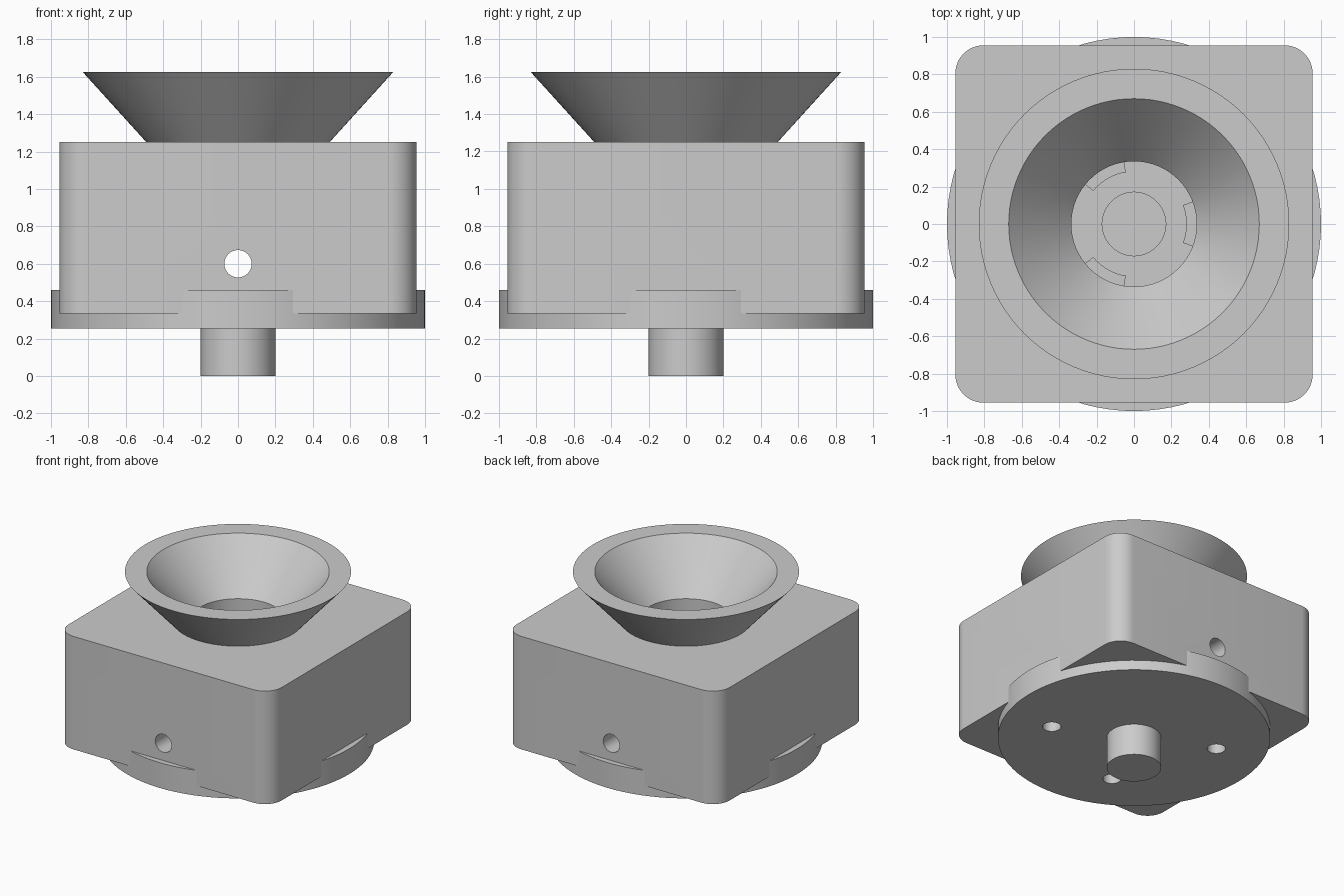
import bpy
import bmesh
from math import radians, cos, sin, pi
from mathutils import Matrix

SEGMENTS = 96

cube = bpy.data.objects.get("Cube")
if cube:
    bpy.data.objects.remove(cube, do_unlink=True)

grey = bpy.data.materials.new("plain grey")
grey.use_nodes = True
colour = (0.6, 0.6, 0.6, 1)
grey.diffuse_color = colour
grey.node_tree.nodes["Principled BSDF"].inputs["Base Color"].default_value = colour


def add_object(name, bm):
    bmesh.ops.recalc_face_normals(bm, faces=bm.faces)
    mesh = bpy.data.meshes.new(name)
    bm.to_mesh(mesh)
    bm.free()
    mesh.materials.append(grey)
    obj = bpy.data.objects.new(name, mesh)
    bpy.context.collection.objects.link(obj)
    return obj


def cylinder(name, radius, low, high, x=0, y=0, turn=None):
    bm = bmesh.new()
    place = Matrix.Translation((x, y, (low + high) / 2))
    if turn:
        place = place @ turn
    bmesh.ops.create_cone(bm, cap_ends=True, segments=SEGMENTS, radius1=radius,
                          radius2=radius, depth=high - low, matrix=place)
    return add_object(name, bm)


def lathe(name, profile, start=0, sweep=360):
    """Turn a closed (radius, height) profile about z, fully or partly."""
    full = sweep == 360
    steps = SEGMENTS if full else 16
    bm = bmesh.new()
    rings = []
    for i in range(steps if full else steps + 1):
        a = radians(start + sweep * i / steps)
        rings.append([bm.verts.new((r * cos(a), r * sin(a), z)) for r, z in profile])
    n = len(profile)
    for i in range(steps):
        a, b = rings[i], rings[(i + 1) % len(rings)]
        for j in range(n):
            k = (j + 1) % n
            bm.faces.new((a[j], b[j], b[k], a[k]))
    if not full:
        bm.faces.new(rings[0])
        bm.faces.new(rings[-1])
    return add_object(name, bm)


def cut(target, cutters):
    bpy.context.view_layer.objects.active = target
    for cutter in cutters:
        mod = target.modifiers.new("cut", "BOOLEAN")
        mod.operation = "DIFFERENCE"
        mod.solver = "EXACT"
        mod.object = cutter
        bpy.ops.object.modifier_apply(modifier=mod.name)
        bpy.data.objects.remove(cutter, do_unlink=True)


# Square housing with rounded upright corners
bm = bmesh.new()
low, high, half = 0.335, 1.25, 0.955
bmesh.ops.create_cube(bm, size=1, matrix=Matrix.Translation((0, 0, (low + high) / 2))
                      @ Matrix.Diagonal((2 * half, 2 * half, high - low, 1)))
uprights = [e for e in bm.edges if abs(e.verts[0].co.z - e.verts[1].co.z) > 0.5]
bmesh.ops.bevel(bm, geom=uprights, offset=0.15, segments=12, profile=0.5, affect="EDGES")
housing = add_object("housing", bm)

# Disc pocket, stepped bore and the cross hole from front to back
cut(housing, [
    cylinder("pocket_cutter", 1.0, 0.2, 0.46),
    cylinder("bore_cutter", 0.335, 0.7, 1.4),
    cylinder("hub_cutter", 0.17, 0.4, 0.8),
    cylinder("cross_cutter", 0.073, -0.5, 1.7, turn=Matrix.Rotation(pi / 2, 4, "X")),
])

# Flared funnel on top
funnel = lathe("funnel", [(0.335, 1.25), (0.49, 1.25), (0.83, 1.625), (0.67, 1.625)])

# Three locking tabs in the bore
tabs = [lathe("locking_tab_%d" % (i + 1),
              [(0.28, 0.69), (0.34, 0.69), (0.34, 0.8), (0.28, 0.8)],
              start=120 * i - 21, sweep=42) for i in range(3)]

# Base disc with three screw holes
disc = cylinder("base_disc", 1.0, 0.255, 0.46)
cut(disc, [cylinder("screw_cutter", 0.067, 0.1, 0.44,
                    0.625 * cos(radians(a)), 0.625 * sin(radians(a)))
           for a in (-25, 155, 245)])

# Shaft below the disc
shaft = cylinder("shaft", 0.2, 0, 0.26)

# Smooth curved walls, crisp edges
bpy.ops.object.select_all(action="DESELECT")
for obj in [housing, funnel, disc, shaft] + tabs:
    obj.select_set(True)
bpy.context.view_layer.objects.active = housing
bpy.ops.object.shade_smooth_by_angle(angle=radians(30))
